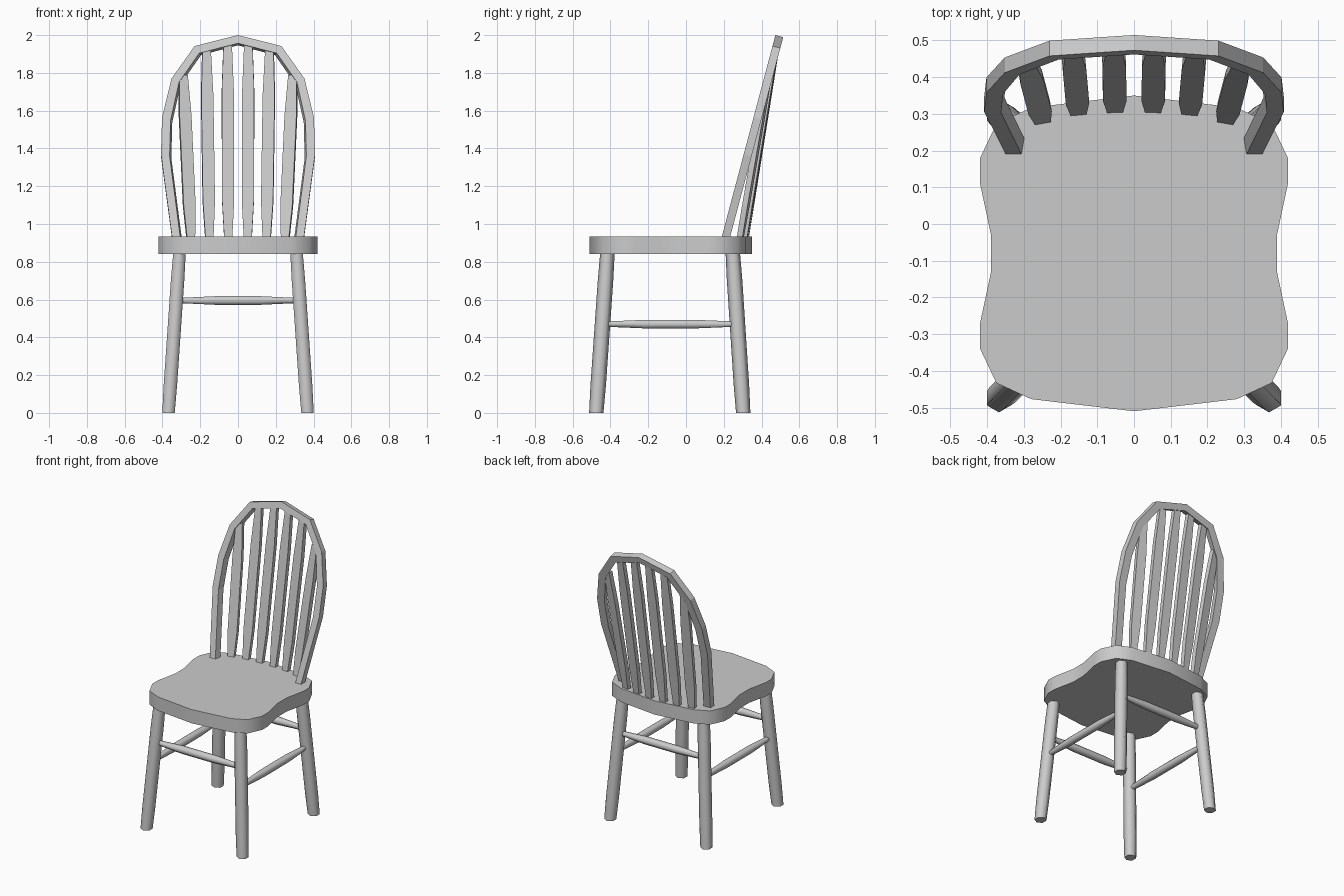
import bpy
import math
from mathutils import Vector

if "Cube" in bpy.data.objects:
    bpy.data.objects.remove(bpy.data.objects["Cube"])


def loft(name, rings, smooth=False):
    """Skin equal-sized rings of points and cap both ends."""
    n = len(rings[0])
    verts = [tuple(p) for ring in rings for p in ring]
    faces = []
    for r in range(len(rings) - 1):
        for i in range(n):
            j = (i + 1) % n
            faces.append((r * n + i, r * n + j, (r + 1) * n + j, (r + 1) * n + i))
    sides = len(faces)
    faces.append(tuple(reversed(range(n))))
    faces.append(tuple(range(len(verts) - n, len(verts))))
    mesh = bpy.data.meshes.new(name)
    mesh.from_pydata(verts, [], faces)
    for f in mesh.polygons:
        f.use_smooth = smooth and f.index < sides
    obj = bpy.data.objects.new(name, mesh)
    bpy.context.collection.objects.link(obj)
    # consistent outward normals
    import bmesh
    bm = bmesh.new()
    bm.from_mesh(mesh)
    bmesh.ops.recalc_face_normals(bm, faces=bm.faces)
    bm.to_mesh(mesh)
    bm.free()
    return obj


def spindle(name, a, b, profile, u, v, sides=6):
    """Turned bar from a to b; profile is (fraction, radius), u and v span the section."""
    a, b, u, v = map(Vector, (a, b, u, v))
    angles = [2 * math.pi * i / sides for i in range(sides)]
    rings = [[a.lerp(b, t) + r * (math.cos(k) * u + math.sin(k) * v) for k in angles]
             for t, r in profile]
    return loft(name, rings, smooth=True)


# Seat: outline quarter mirrored front to back and left to right
MID_Y = -0.08
quarter = [(0, 0.43), (0.28, 0.397), (0.375, 0.353), (0.42, 0.258), (0.42, 0.193), (0.39, 0.053)]
right = quarter + [(x, -y) for x, y in reversed(quarter)]
outline = right + [(-x, y) for x, y in reversed(right[1:-1])]
seat = loft("seat", [[(x, y + MID_Y, z) for x, y in outline] for z in (0.84, 0.935)], smooth=True)
bpy.context.view_layer.objects.active = seat
seat.select_set(True)
bpy.ops.object.shade_smooth_by_angle(angle=math.radians(40))

# Legs: splayed six-sided spindles
LEG = [(0, 0.038), (0.17, 0.041), (0.82, 0.041), (1, 0.038)]
for row, y0, y1 in (("front", -0.475, -0.415), ("rear", 0.303, 0.247)):
    for side, s in (("left", -1), ("right", 1)):
        spindle(f"{row}_leg_{side}", (s * 0.368, y0, 0), (s * 0.309, y1, 0.86),
                LEG, (0, 1, 0), (1, 0, 0))

# Stretchers between the legs
BAR = [(0, 0.016), (0.3, 0.026), (0.7, 0.026), (1, 0.016)]
for row, y in (("front", -0.433), ("rear", 0.264)):
    spindle(f"{row}_stretcher", (-0.31, y, 0.595), (0.31, y, 0.595), BAR, (0, 1, 0), (0, 0, 1))
for side, s in (("left", -1), ("right", 1)):
    spindle(f"side_stretcher_{side}", (s * 0.336, -0.425, 0.47), (s * 0.336, 0.26, 0.47),
            BAR, (1, 0, 0), (0, 0, 1))

# Back hoop: (outer x, z, inner x, z) from seat to crown, leaning back
SLOPE = 0.266
TILT = math.atan(SLOPE)
THICK = 0.043


def front_y(z):
    return 0.19 + (z - 0.935) * SLOPE


def hoop_ring(s, ox, oz, ix, iz):
    dy, dz = THICK * math.cos(TILT), -THICK * math.sin(TILT)
    bx = max(ix - 0.009, 0)
    return [(s * ox, front_y(oz), oz), (s * ix, front_y(iz), iz),
            (s * bx, front_y(iz) + dy, iz + dz), (s * ox, front_y(oz) + dy, oz + dz)]


half = [(0.345, 0.90, 0.302, 0.90), (0.408, 1.37, 0.362, 1.36), (0.402, 1.565, 0.357, 1.55),
        (0.352, 1.77, 0.312, 1.752), (0.23, 1.942, 0.205, 1.905), (0, 2.0, 0, 1.957)]
loft("back_hoop", [hoop_ring(-1, *p) for p in half] + [hoop_ring(1, *p) for p in reversed(half[:-1])])

# Back slats: flat, wider in the middle, turned slightly toward the centre
SLAT = [(0, 0.021), (0.2, 0.032), (0.75, 0.032), (1, 0.022)]
slats = [(0.052, 0.316, 0.055, 1.96, 2), (0.152, 0.309, 0.167, 1.93, 5), (0.25, 0.286, 0.29, 1.79, 10)]
for i, (x0, y0, x1, z1, yaw) in enumerate(slats, 1):
    for side, s in (("left", -1), ("right", 1)):
        a = Vector((s * x0, y0, 0.92))
        b = Vector((s * x1, front_y(z1) + 0.02, z1))
        k = -s * math.radians(yaw)
        w = Vector((math.cos(k), math.sin(k), 0))
        d = 0.015 * Vector((-math.sin(k), math.cos(k), 0))
        rings = [[a.lerp(b, t) + p for p in (-h * w - d, h * w - d, h * w + d, -h * w + d)]
                 for t, h in SLAT]
        loft(f"back_slat_{side}_{i}", rings)
